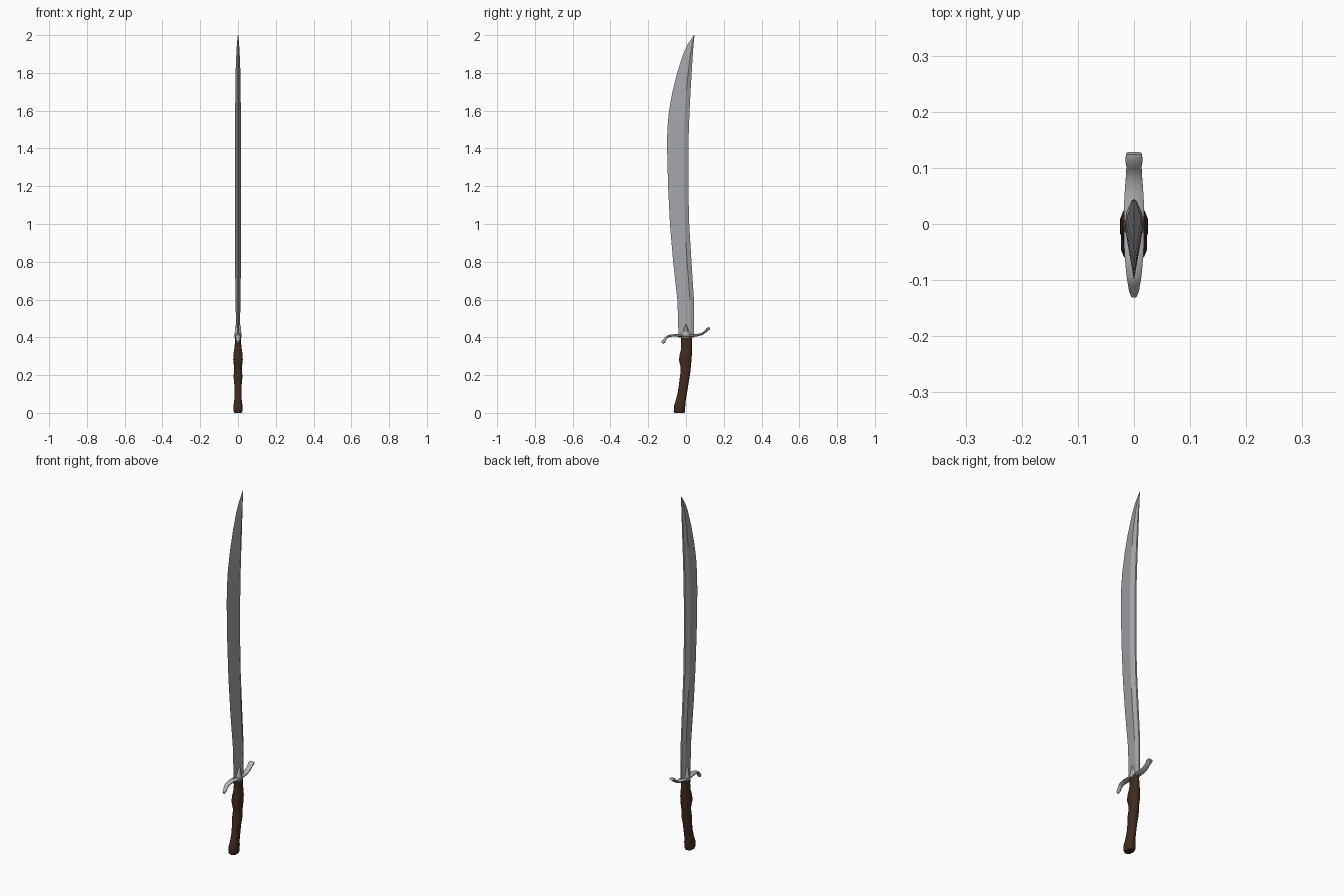
import bpy, bmesh, math
from mathutils import Vector

cube = bpy.data.objects.get("Cube")
if cube:
    bpy.data.objects.remove(cube, do_unlink=True)


def material(name, rgb):
    mat = bpy.data.materials.new(name)
    mat.use_nodes = True
    mat.diffuse_color = (*rgb, 1)
    mat.node_tree.nodes["Principled BSDF"].inputs["Base Color"].default_value = (*rgb, 1)
    return mat


blade_steel = material("blade steel", (0.37, 0.38, 0.40))
guard_steel = material("guard steel", (0.45, 0.46, 0.47))
dark_wood = material("dark wood", (0.055, 0.023, 0.013))


def finish(name, bm, mat, angle):
    """Turn a bmesh into a shaded object with one colour."""
    bmesh.ops.recalc_face_normals(bm, faces=bm.faces)
    mesh = bpy.data.meshes.new(name)
    bm.to_mesh(mesh)
    bm.free()
    mesh.materials.append(mat)
    obj = bpy.data.objects.new(name, mesh)
    bpy.context.collection.objects.link(obj)
    bpy.ops.object.select_all(action="DESELECT")
    obj.select_set(True)
    bpy.context.view_layer.objects.active = obj
    bpy.ops.object.shade_smooth_by_angle(angle=math.radians(angle))
    return obj


def loft(name, rings, mat, angle):
    """Skin a list of equal-length rings and cap both ends."""
    bm = bmesh.new()
    loops = [[bm.verts.new(p) for p in ring] for ring in rings]
    for a, b in zip(loops, loops[1:]):
        for i in range(len(a)):
            j = (i + 1) % len(a)
            bm.faces.new((a[i], a[j], b[j], b[i]))
    bm.faces.new(loops[0])
    bm.faces.new(loops[-1])
    return finish(name, bm, mat, angle)


def rounded_ring(centre, half_x, half_n, normal, sides, power):
    """Superellipse spanned by the x axis and a given normal."""
    ring = []
    for i in range(sides):
        a = math.tau * (i + 0.5) / sides
        c, s = math.cos(a), math.sin(a)
        u = math.copysign(abs(c) ** power, c) * half_x
        v = math.copysign(abs(s) ** power, s) * half_n
        ring.append(centre + Vector((u, 0, 0)) + normal * v)
    return ring


# Blade: height, cutting edge, spine, half thickness
blade_rows = [
    (0.40, -0.04, 0.043, 0.008), (0.50, -0.042, 0.043, 0.011),
    (0.60, -0.046, 0.042, 0.014), (0.80, -0.068, 0.029, 0.015),
    (1.00, -0.085, 0.017, 0.015), (1.20, -0.095, 0.012, 0.015),
    (1.40, -0.10, 0.013, 0.015), (1.50, -0.099, 0.015, 0.015),
    (1.60, -0.09, 0.019, 0.015), (1.70, -0.072, 0.024, 0.014),
    (1.80, -0.047, 0.03, 0.013), (1.90, -0.015, 0.036, 0.009),
    (1.95, 0.008, 0.04, 0.006), (2.00, 0.042, 0.045, 0.001),
]
blade_rings = []
for z, edge, spine, half in blade_rows:
    ridge = spine - 0.24 * (spine - edge)
    back = half * 0.3
    blade_rings.append([(0, edge, z), (half, ridge, z), (back, spine, z),
                        (-back, spine, z), (-half, ridge, z)])
loft("blade", blade_rings, blade_steel, 25)

# Grip with finger swells and a flared pommel: height, front, back, half width
grip_rows = [
    (0, -0.062, -0.008, 0.02), (0.008, -0.066, -0.004, 0.024),
    (0.04, -0.064, -0.003, 0.024), (0.07, -0.054, 0, 0.02),
    (0.11, -0.044, 0.007, 0.019), (0.15, -0.038, 0.013, 0.02),
    (0.19, -0.033, 0.02, 0.024), (0.22, -0.029, 0.024, 0.022),
    (0.24, -0.029, 0.026, 0.021), (0.28, -0.038, 0.03, 0.026),
    (0.31, -0.034, 0.032, 0.025), (0.34, -0.026, 0.033, 0.02),
    (0.37, -0.026, 0.032, 0.017), (0.405, -0.027, 0.031, 0.017),
]
grip_rings = [
    rounded_ring(Vector((0, (f + b) / 2, z)), w, (b - f) / 2, Vector((0, 1, 0)), 12, 0.8)
    for z, f, b, w in grip_rows
]
loft("grip", grip_rings, dark_wood, 40)

# S-shaped crossguard: path y, path z, half width, half thickness
guard_rows = [
    (-0.128, 0.372, 0.005, 0.007), (-0.118, 0.377, 0.009, 0.009),
    (-0.107, 0.395, 0.011, 0.007), (-0.092, 0.407, 0.014, 0.006),
    (-0.06, 0.411, 0.017, 0.006), (-0.03, 0.409, 0.019, 0.008),
    (0.03, 0.409, 0.019, 0.008), (0.06, 0.411, 0.017, 0.006),
    (0.085, 0.418, 0.015, 0.006), (0.103, 0.431, 0.014, 0.006),
    (0.115, 0.444, 0.016, 0.008), (0.126, 0.448, 0.014, 0.007),
]
centres = [Vector((0, y, z)) for y, z, w, t in guard_rows]
guard_rings = []
for i, (y, z, w, t) in enumerate(guard_rows):
    along = (centres[min(i + 1, len(centres) - 1)] - centres[max(i - 1, 0)]).normalized()
    normal = Vector((0, -along.z, along.y))
    guard_rings.append(rounded_ring(centres[i], w, t, normal, 10, 0.8))
loft("crossguard", guard_rings, guard_steel, 45)

# Pointed langet hugging the blade on both sides: height, half length, half width
langet_rows = [(0.40, 0.032, 0.019), (0.418, 0.025, 0.019), (0.435, 0.015, 0.018),
               (0.455, 0.009, 0.017), (0.467, 0.002, 0.014)]
langet_rings = [
    rounded_ring(Vector((0, 0, z)), w, length, Vector((0, 1, 0)), 8, 0.9)
    for z, length, w in langet_rows
]
loft("langet", langet_rings, guard_steel, 40)
